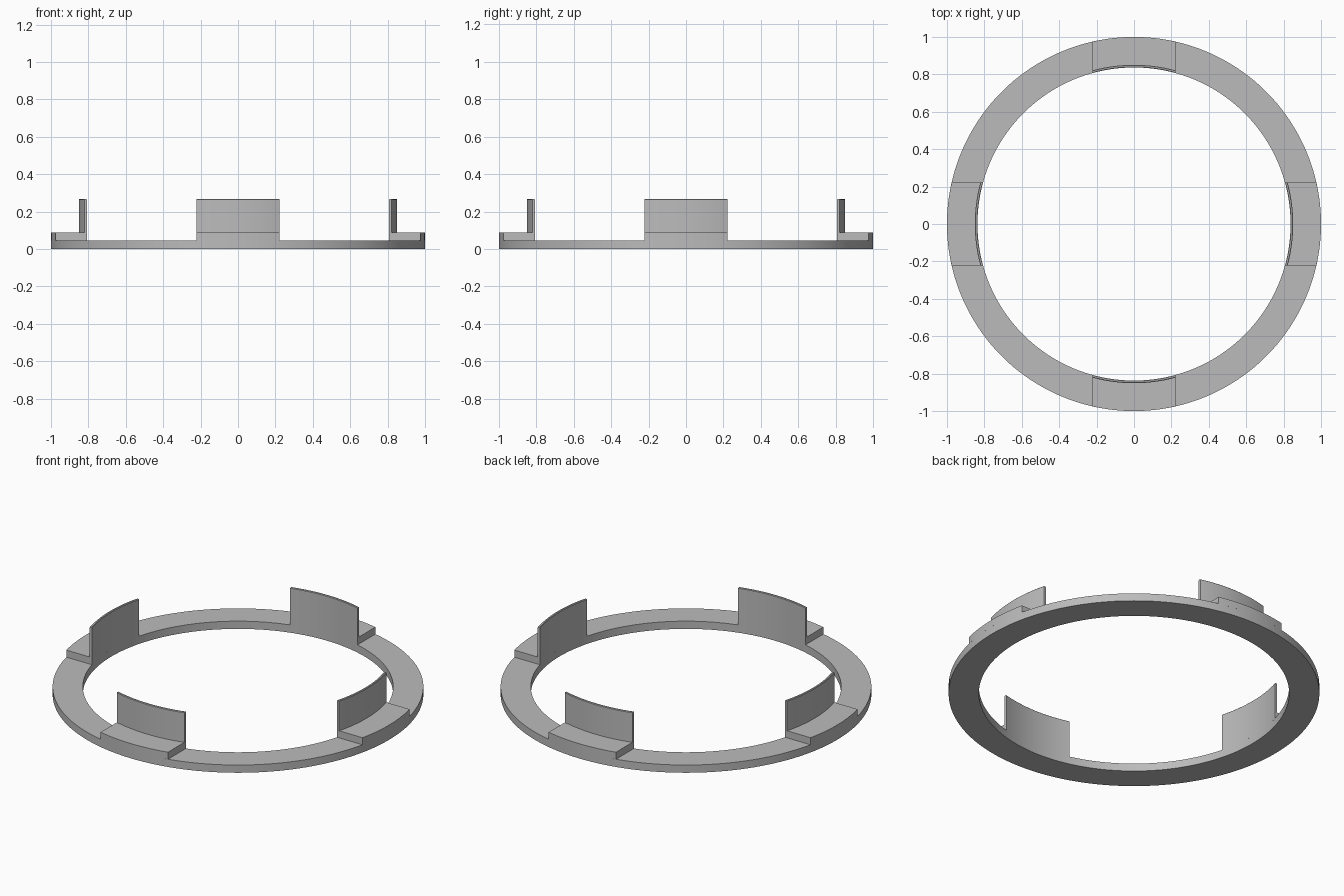
import bpy
import bmesh
from math import sqrt, cos, sin, pi

if "Cube" in bpy.data.objects:
    bpy.data.objects.remove(bpy.data.objects["Cube"])

R_OUT, R_IN, R_TAB = 1.0, 0.837, 0.851
Z_RING, Z_PAD, Z_TAB = 0.046, 0.088, 0.267
HALF_WIDTH = 0.222
CHAMFER = 0.003

grey = bpy.data.materials.new("grey")
grey.use_nodes = True
grey.diffuse_color = (0.5, 0.5, 0.5, 1)
grey.node_tree.nodes["Principled BSDF"].inputs["Base Color"].default_value = (0.5, 0.5, 0.5, 1)


def skin(name, sections, closed):
    """Join a row of matching cross-sections into a solid."""
    bm = bmesh.new()
    rows = [[bm.verts.new(p) for p in s] for s in sections]
    n = len(rows[0])
    pairs = list(zip(rows, rows[1:]))
    if closed:
        pairs.append((rows[-1], rows[0]))
    for a, b in pairs:
        for i in range(n):
            j = (i + 1) % n
            bm.faces.new((a[i], a[j], b[j], b[i]))
    if not closed:
        bm.faces.new(rows[0])
        bm.faces.new(rows[-1])
    bmesh.ops.recalc_face_normals(bm, faces=bm.faces)
    mesh = bpy.data.meshes.new(name)
    bm.to_mesh(mesh)
    bm.free()
    mesh.materials.append(grey)
    obj = bpy.data.objects.new(name, mesh)
    bpy.context.collection.objects.link(obj)
    bpy.ops.object.select_all(action="DESELECT")
    obj.select_set(True)
    bpy.context.view_layer.objects.active = obj
    bpy.ops.object.shade_smooth_by_angle(angle=pi / 6)
    return obj


# Flat base ring
ring_profile = [(R_IN, 0), (R_OUT, 0), (R_OUT, Z_RING), (R_IN, Z_RING)]
STEPS = 180
angles = [2 * pi * i / STEPS for i in range(STEPS)]
skin("base_ring", [[(r * cos(a), r * sin(a), z) for r, z in ring_profile] for a in angles], True)

# Raised pad with a thin upright tab, cut off by parallel sides
clip_profile = [
    (R_IN, Z_RING), (R_OUT, Z_RING), (R_OUT, Z_PAD), (R_TAB, Z_PAD),
    (R_TAB, Z_TAB - CHAMFER), (R_TAB - CHAMFER, Z_TAB),
    (R_IN + CHAMFER, Z_TAB), (R_IN, Z_TAB - CHAMFER),
]
COLS = 16
xs = [HALF_WIDTH * (2 * i / COLS - 1) for i in range(COLS + 1)]
sections = [[(x, -sqrt(r * r - x * x), z) for r, z in clip_profile] for x in xs]
for i, side in enumerate(("front", "left", "back", "right")):
    clip = skin(side + "_clip", sections, False)
    clip.rotation_euler.z = i * pi / 2
